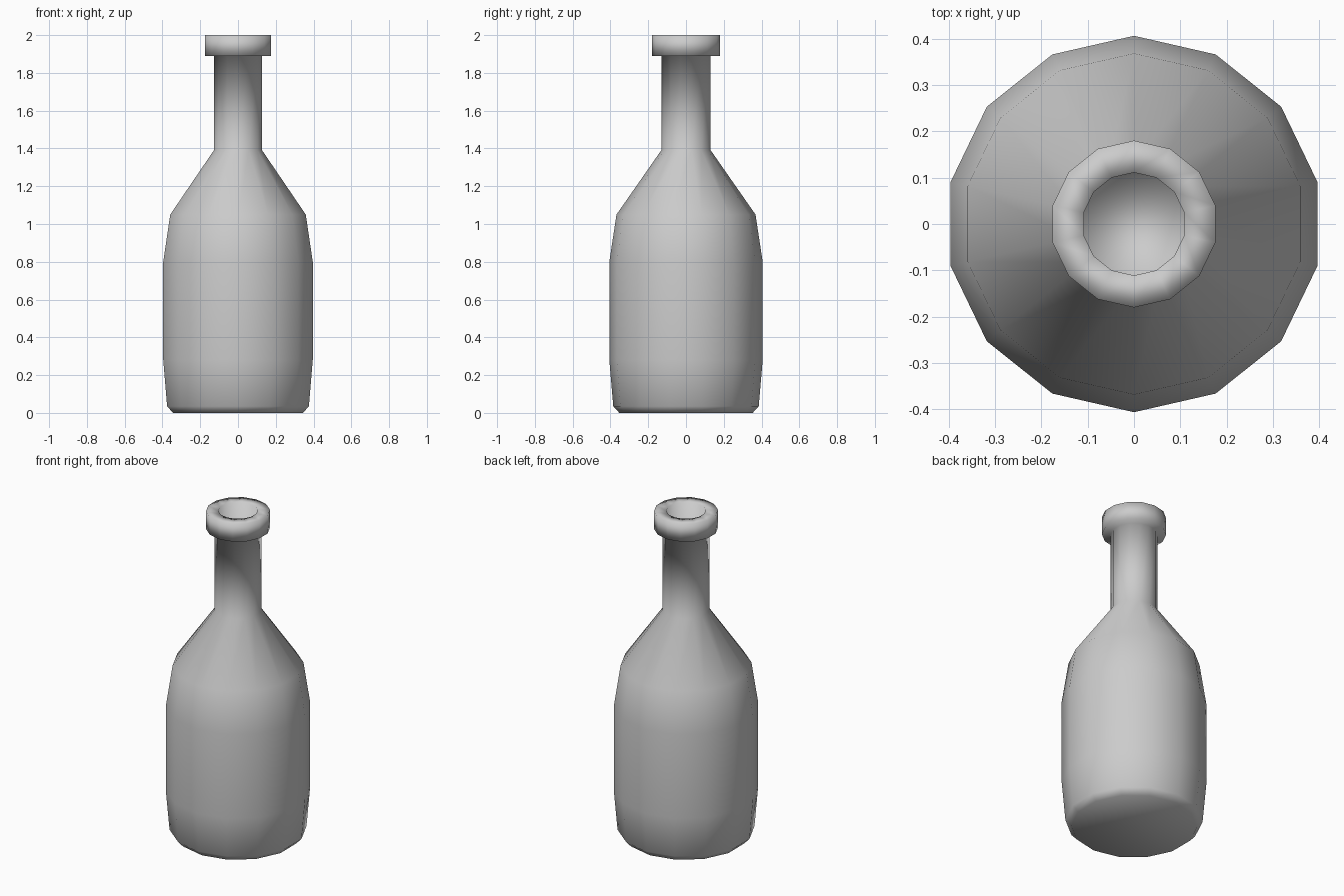
import bpy, bmesh, math

if "Cube" in bpy.data.objects:
    bpy.data.objects.remove(bpy.data.objects["Cube"])

SIDES = 14

# Bottle profile (radius, height): base, body, shoulder, neck, lip, mouth
PROFILE = [
    (0.353, 0.0), (0.385, 0.035), (0.406, 0.28), (0.406, 0.80),
    (0.368, 1.05), (0.131, 1.39), (0.131, 1.89), (0.18, 1.89),
    (0.18, 2.0), (0.111, 2.0), (0.111, 1.89),
]


def lathe(name, profile, sides):
    """Revolve a profile around z and cap both ends."""
    bm = bmesh.new()
    rings = []
    for r, z in profile:
        ring = []
        for i in range(sides):
            a = math.pi / 2 + 2 * math.pi * i / sides
            ring.append(bm.verts.new((r * math.cos(a), r * math.sin(a), z)))
        rings.append(ring)
    for low, high in zip(rings, rings[1:]):
        for i in range(sides):
            j = (i + 1) % sides
            bm.faces.new((low[i], low[j], high[j], high[i]))
    bm.faces.new(rings[0][::-1])
    bm.faces.new(rings[-1])
    bmesh.ops.recalc_face_normals(bm, faces=bm.faces)
    for f in bm.faces:
        f.smooth = True
    mesh = bpy.data.meshes.new(name)
    bm.to_mesh(mesh)
    bm.free()
    obj = bpy.data.objects.new(name, mesh)
    bpy.context.collection.objects.link(obj)
    return obj


# Bottle with rolled lip and recessed mouth
lathe("bottle", PROFILE, SIDES)
